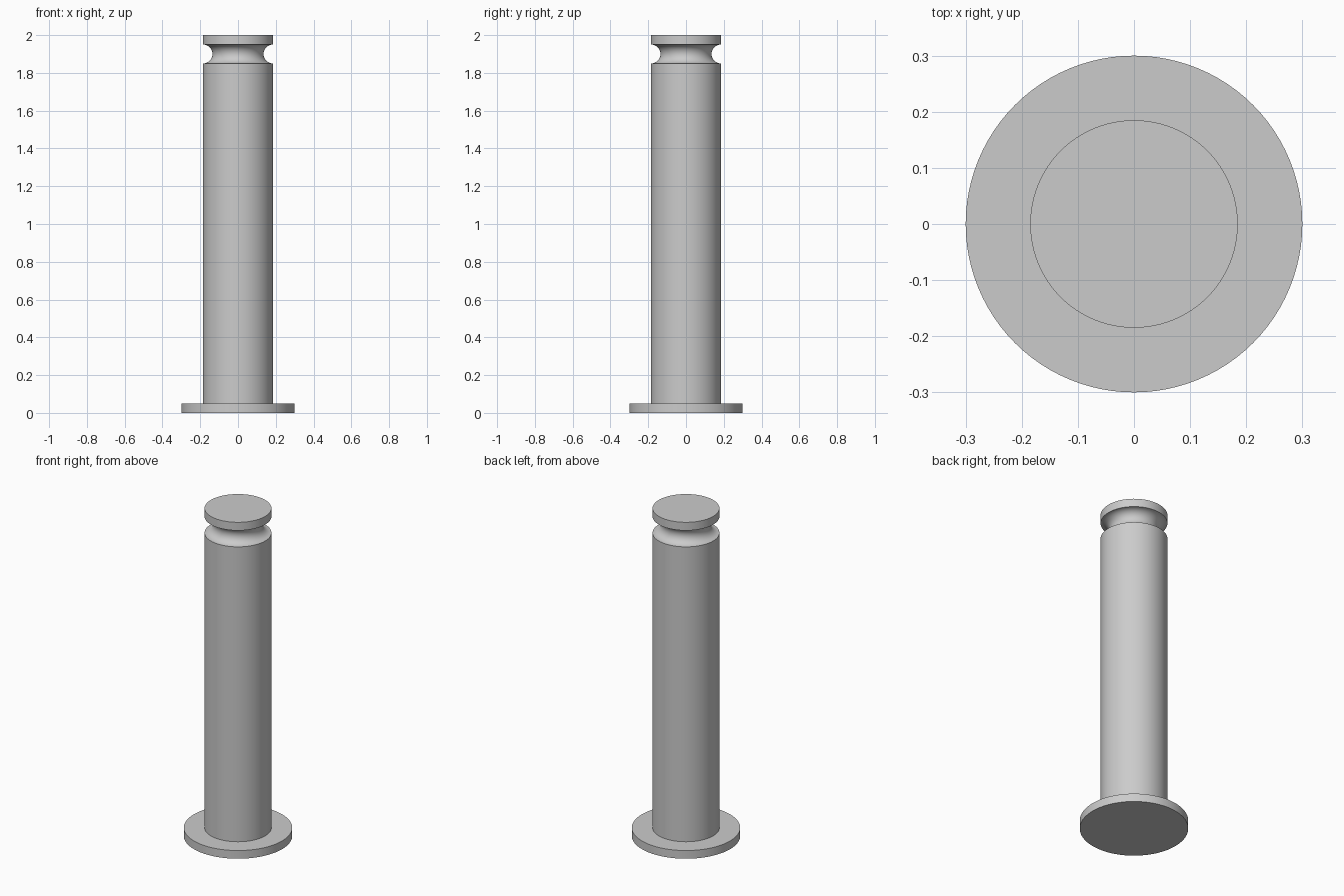
import bpy
import bmesh
from math import sin, cos, pi, radians

default_cube = bpy.data.objects.get("Cube")
if default_cube:
    bpy.data.objects.remove(default_cube, do_unlink=True)

SEGMENTS = 96
POST_R, FLANGE_R = 0.185, 0.3
PLATE = 0.05                      # thickness of flange and cap
GROOVE_R, GROOVE_Z = 0.05, 1.9
HEIGHT = 2.0

# Single grey finish
grey = bpy.data.materials.new("grey_metal")
grey.use_nodes = True
color = (0.6, 0.6, 0.6, 1)
grey.diffuse_color = color
grey.node_tree.nodes["Principled BSDF"].inputs["Base Color"].default_value = color


def lathe(name, profile):
    """Spin an (r, z) profile, running from axis to axis, into a closed solid."""
    bm = bmesh.new()
    verts = [bm.verts.new((r, 0, z)) for r, z in profile]
    edges = [bm.edges.new(pair) for pair in zip(verts, verts[1:])]
    bmesh.ops.spin(bm, geom=verts + edges, cent=(0, 0, 0), axis=(0, 0, 1),
                   angle=2 * pi, steps=SEGMENTS, use_merge=True)
    bmesh.ops.remove_doubles(bm, verts=bm.verts, dist=1e-5)
    bmesh.ops.recalc_face_normals(bm, faces=bm.faces)
    mesh = bpy.data.meshes.new(name)
    bm.to_mesh(mesh)
    bm.free()
    mesh.materials.append(grey)
    obj = bpy.data.objects.new(name, mesh)
    bpy.context.collection.objects.link(obj)
    bpy.ops.object.select_all(action="DESELECT")
    obj.select_set(True)
    bpy.context.view_layer.objects.active = obj
    bpy.ops.object.shade_smooth_by_angle(angle=radians(30))
    return obj


# Round base flange
lathe("base_flange", [(0, 0), (FLANGE_R, 0), (FLANGE_R, PLATE), (0, PLATE)])

# Post with a half-round groove under its flat cap
steps = 20
groove = [(POST_R - GROOVE_R * sin(pi * i / steps),
           GROOVE_Z - GROOVE_R * cos(pi * i / steps)) for i in range(steps + 1)]
lathe("grooved_post", [(0, PLATE), (POST_R, PLATE), *groove,
                       (POST_R, HEIGHT), (0, HEIGHT)])
